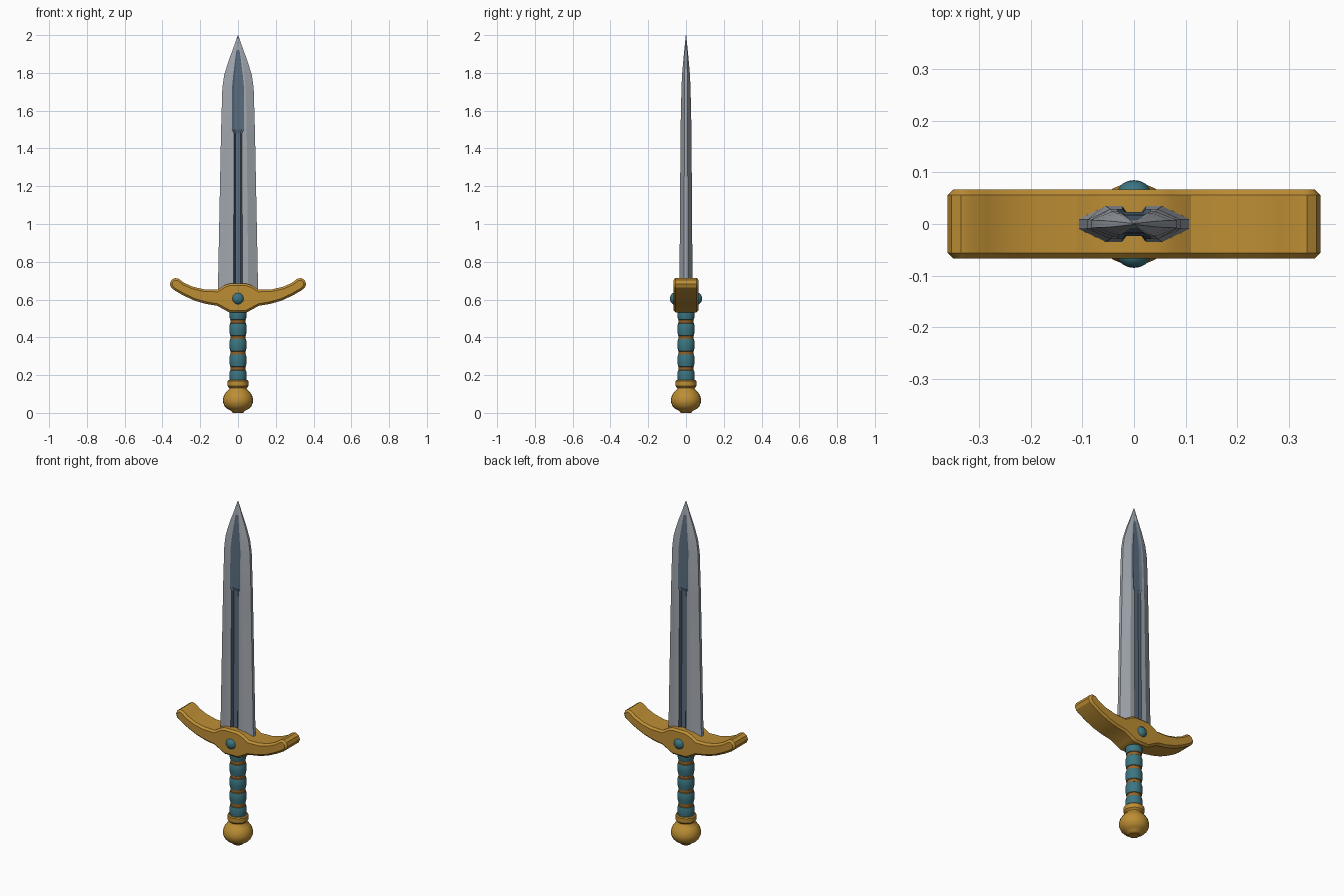
import bpy, bmesh, math
from mathutils import Matrix

if "Cube" in bpy.data.objects:
    bpy.data.objects.remove(bpy.data.objects["Cube"])


def material(name, rgb):
    m = bpy.data.materials.new(name)
    m.diffuse_color = (*rgb, 1)
    m.use_nodes = True
    m.node_tree.nodes["Principled BSDF"].inputs["Base Color"].default_value = m.diffuse_color
    return m


GOLD = material("gold", (0.51, 0.27, 0.035))
BRONZE = material("bronze", (0.30, 0.125, 0.02))
TEAL = material("teal", (0.045, 0.18, 0.22))
STEEL = material("steel", (0.36, 0.39, 0.43))
SLATE = material("slate", (0.10, 0.15, 0.21))
DARK = material("dark_slate", (0.05, 0.075, 0.11))


def finish(name, bm, mats, angle=35):
    bmesh.ops.recalc_face_normals(bm, faces=bm.faces)
    me = bpy.data.meshes.new(name)
    bm.to_mesh(me)
    bm.free()
    for m in mats:
        me.materials.append(m)
    ob = bpy.data.objects.new(name, me)
    bpy.context.collection.objects.link(ob)
    bpy.ops.object.select_all(action='DESELECT')
    bpy.context.view_layer.objects.active = ob
    ob.select_set(True)
    if angle:
        bpy.ops.object.shade_smooth_by_angle(angle=math.radians(angle))
    return ob


def loft(bm, loops, rule=lambda row, col: 0):
    """Skin closed loops of points, capping both ends."""
    rings = [[bm.verts.new(p) for p in loop] for loop in loops]
    n = len(rings[0])
    for row in range(len(rings) - 1):
        a, b = rings[row], rings[row + 1]
        for c in range(n):
            f = bm.faces.new((a[c], a[(c + 1) % n], b[(c + 1) % n], b[c]))
            f.material_index = rule(row, c)
    bm.faces.new(rings[0][::-1])
    bm.faces.new(rings[-1])


def circle(r, z, n=20):
    return [(r * math.cos(math.tau * i / n), r * math.sin(math.tau * i / n), z)
            for i in range(n)]


# Blade: z, half width, edge, ridge x, ridge y, groove x, groove y
stations = [
    (0.62, .107, .010, .055, .035, .023, .023),
    (1.48, .090, .009, .046, .029, .022, .017),
    (1.50, .0895, .009, .046, .029, .032, .023),
    (1.72, .083, .008, .042, .024, .032, .018),
    (1.79, .073, .007, .034, .021, .025, .016),
    (1.87, .048, .006, .022, .014, .015, .010),
    (1.92, .029, .004, .013, .009, .008, .007),
    (2.00, .001, .001, .0007, .0008, .0004, .0007),
]
loops = []
for z, w, e, r, t, g, d in stations:
    quarter = [(w, e), (r, t), (g, t), (g * .6, d)]
    back = quarter + [(-x, y) for x, y in reversed(quarter)]
    loops.append([(x, y, z) for x, y in back] + [(-x, -y, z) for x, y in back])


def blade_rule(row, col):
    k = col % 8
    if row > 5 or k not in (2, 3, 4):
        return 0
    return 2 if row == 0 and k != 3 else 1


bm = bmesh.new()
loft(bm, loops, blade_rule)
finish("blade", bm, [STEEL, SLATE, DARK], 15)

# Crossguard: right half outline, mirrored and extruded front to back
half = [(.045, .532), (.065, .542), (.11, .567), (.17, .577), (.23, .594),
        (.29, .622), (.335, .648), (.354, .663), (.361, .682), (.353, .703),
        (.335, .714), (.315, .711), (.285, .688), (.24, .668), (.18, .654),
        (.11, .652), (.075, .674), (.045, .685)]
outline = half + [(-x, z) for x, z in reversed(half)]
bm = bmesh.new()
loft(bm, [[(x, y, z) for x, z in outline] for y in (-.067, .067)])
guard = finish("crossguard", bm, [GOLD], None)
bev = guard.modifiers.new("rounded_rim", 'BEVEL')
bev.width = .011
bev.segments = 1
bev.limit_method = 'ANGLE'
bev.angle_limit = math.radians(60)
bpy.ops.object.modifier_apply(modifier=bev.name)
bpy.ops.object.shade_smooth_by_angle(angle=math.radians(30))

# Gems on the front and back of the crossguard
for name, side in (("front_gem", -1), ("back_gem", 1)):
    bm = bmesh.new()
    bmesh.ops.create_uvsphere(bm, u_segments=12, v_segments=8, radius=1)
    bmesh.ops.transform(bm, verts=bm.verts,
                        matrix=Matrix.Translation((0, side * .06, .605))
                        @ Matrix.Diagonal((.032, .025, .032, 1))
                        @ Matrix.Rotation(math.pi / 2, 4, 'X'))
    finish(name, bm, [TEAL], 40)

# Grip: swelling leather sections separated by recessed bronze bands
rings, kinds = [(.042, .16)], []
for z in (.235, .318, .40, .484, .56):
    low = rings[-1][1]
    mid = (low + z) / 2
    rings += [(.046, mid - .012), (.046, mid + .012), (.042, z - .01)]
    kinds += [0, 0, 0]
    if z < .5:
        rings += [(.039, z - .008), (.039, z + .008), (.042, z + .010)]
        kinds += [1, 1, 1]
bm = bmesh.new()
loft(bm, [circle(r, z) for r, z in rings], lambda row, col: kinds[row])
finish("grip", bm, [TEAL, BRONZE])

# Pommel: turned knob with a flared collar
profile = [(.028, 0), (.032, .008), (.058, .022), (.071, .036), (.079, .055),
           (.080, .072), (.074, .094), (.060, .114), (.047, .126),
           (.046, .132), (.055, .142), (.055, .168), (.050, .173)]
bm = bmesh.new()
loft(bm, [circle(r, z, 24) for r, z in profile],
     lambda row, col: 1 if row == 0 else 0)
finish("pommel", bm, [GOLD, BRONZE], 40)
